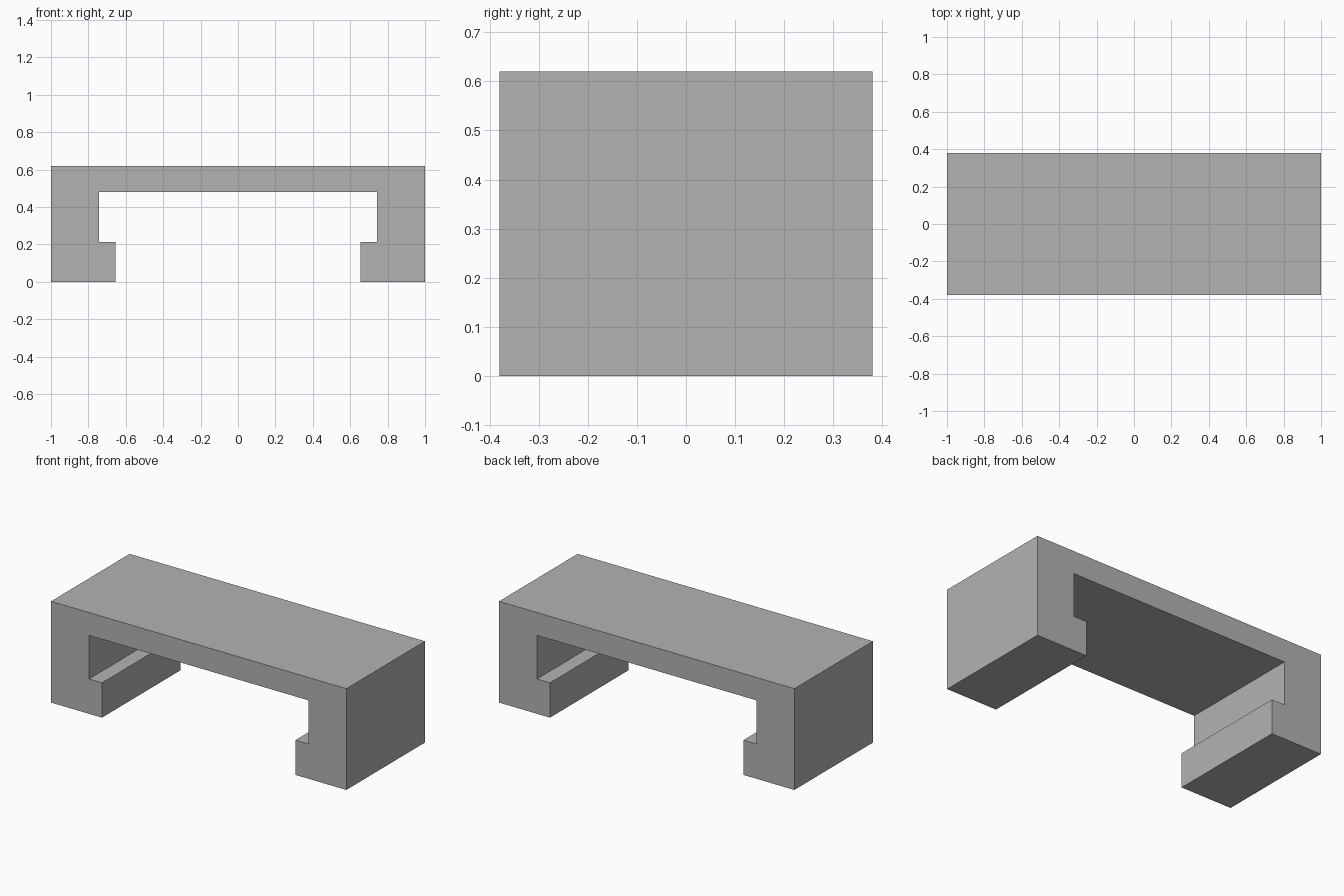
import bpy
import bmesh

cube = bpy.data.objects.get("Cube")
if cube:
    bpy.data.objects.remove(cube, do_unlink=True)

HALF_DEPTH = 0.38

# Plain grey material
grey = bpy.data.materials.new("plain grey")
grey.use_nodes = True
colour = (0.45, 0.45, 0.45, 1)
grey.diffuse_color = colour
grey.node_tree.nodes["Principled BSDF"].inputs["Base Color"].default_value = colour

# Half of the bracket section: outer wall, inward lip, inner wall, underside
half = [(1, 0.62), (1, 0), (0.655, 0), (0.655, 0.213), (0.743, 0.213), (0.743, 0.48)]
section = half + [(-x, z) for x, z in reversed(half)]

# Extrude the mirrored section front to back
bm = bmesh.new()
face = bm.faces.new([bm.verts.new((x, -HALF_DEPTH, z)) for x, z in section])
result = bmesh.ops.extrude_face_region(bm, geom=[face], use_keep_orig=True)
moved = [v for v in result["geom"] if isinstance(v, bmesh.types.BMVert)]
bmesh.ops.translate(bm, verts=moved, vec=(0, 2 * HALF_DEPTH, 0))
bmesh.ops.recalc_face_normals(bm, faces=bm.faces)

mesh = bpy.data.meshes.new("clip_bracket")
bm.to_mesh(mesh)
bm.free()
mesh.materials.append(grey)
bracket = bpy.data.objects.new("clip_bracket", mesh)
bpy.context.collection.objects.link(bracket)
